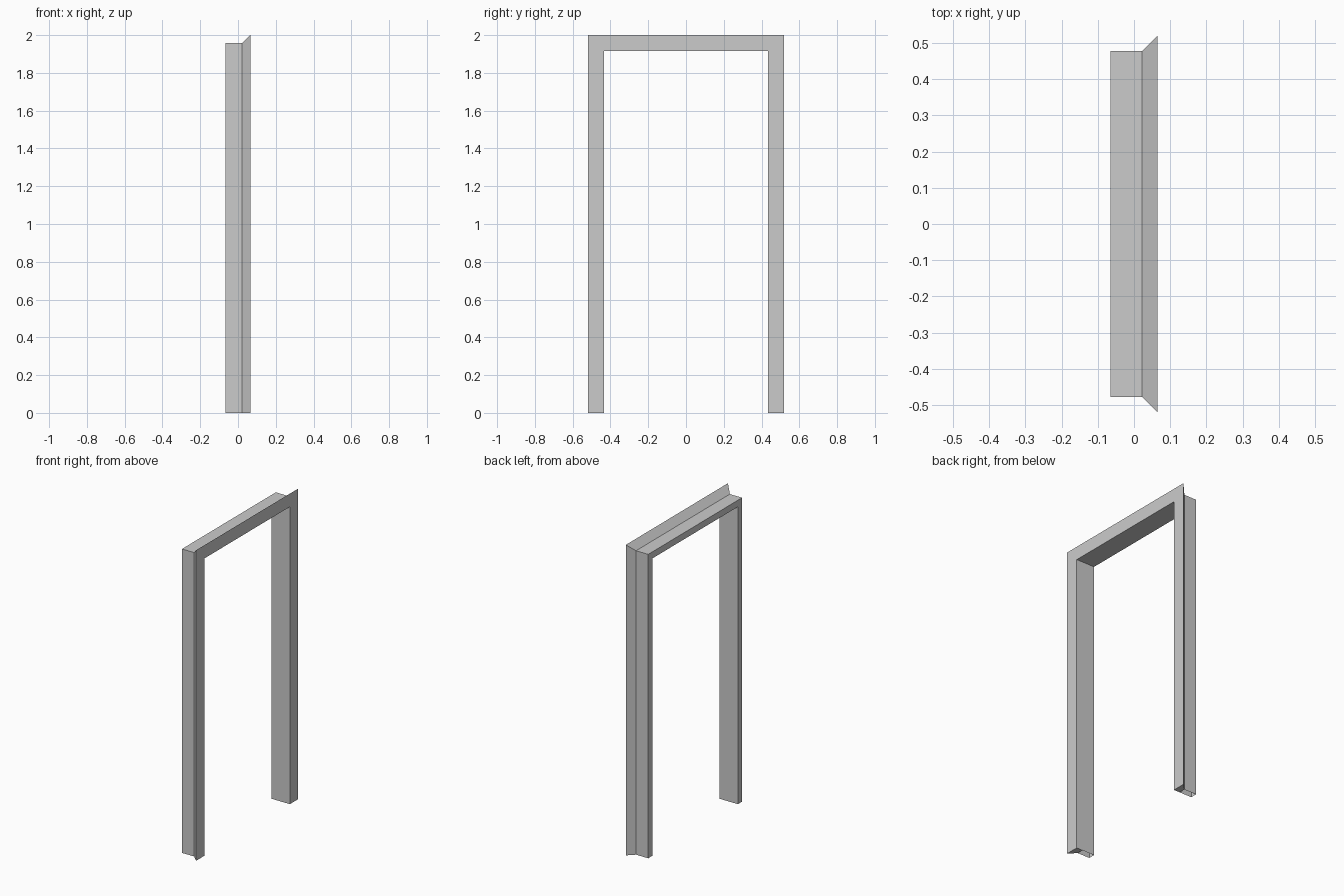
import bpy
import bmesh

if "Cube" in bpy.data.objects:
    bpy.data.objects.remove(bpy.data.objects["Cube"])

# Single flat grey for the whole frame
grey = bpy.data.materials.new("frame_grey")
grey.diffuse_color = (0.6, 0.6, 0.6, 1.0)
grey.use_nodes = True
grey.node_tree.nodes["Principled BSDF"].inputs["Base Color"].default_value = grey.diffuse_color

# Frame section as (depth x, offset outward from the opening)
HALF_OPENING, OPENING_TOP = 0.435, 1.915
section = [
    (-0.065, 0.0),
    (0.022, 0.0),
    (0.065, 0.0),
    (0.065, 0.085),    # tip of the flared lip
    (0.022, 0.0425),   # root of the flared lip
    (-0.065, 0.0425),
]

bm = bmesh.new()


def ring(side, at_top):
    """Section loop at a foot (z = 0) or at a mitred top corner."""
    return [bm.verts.new((x, side * (HALF_OPENING + o),
                          OPENING_TOP + o if at_top else 0.0))
            for x, o in section]


# Sweep the section up one jamb, across the head and down the other jamb
rings = [ring(-1, False), ring(-1, True), ring(1, True), ring(1, False)]
n = len(section)
for a, b in zip(rings, rings[1:]):
    for i in range(n):
        j = (i + 1) % n
        bm.faces.new((a[i], a[j], b[j], b[i]))

# Close the foot under the flared lip; the rear channel stays open
for foot in (rings[0], rings[-1]):
    bm.faces.new([foot[i] for i in (1, 2, 3, 4)])

bmesh.ops.recalc_face_normals(bm, faces=bm.faces)
# Keep normals pointing outward: the head's soffit must face down
bm.faces.ensure_lookup_table()
bm.normal_update()
soffit = min((f for f in bm.faces if f.calc_center_median().z > 1.9),
             key=lambda f: f.calc_center_median().z)
if soffit.normal.z > 0:
    bmesh.ops.reverse_faces(bm, faces=bm.faces)

mesh = bpy.data.meshes.new("door_frame")
bm.to_mesh(mesh)
bm.free()
mesh.materials.append(grey)
frame = bpy.data.objects.new("door_frame", mesh)
bpy.context.collection.objects.link(frame)
